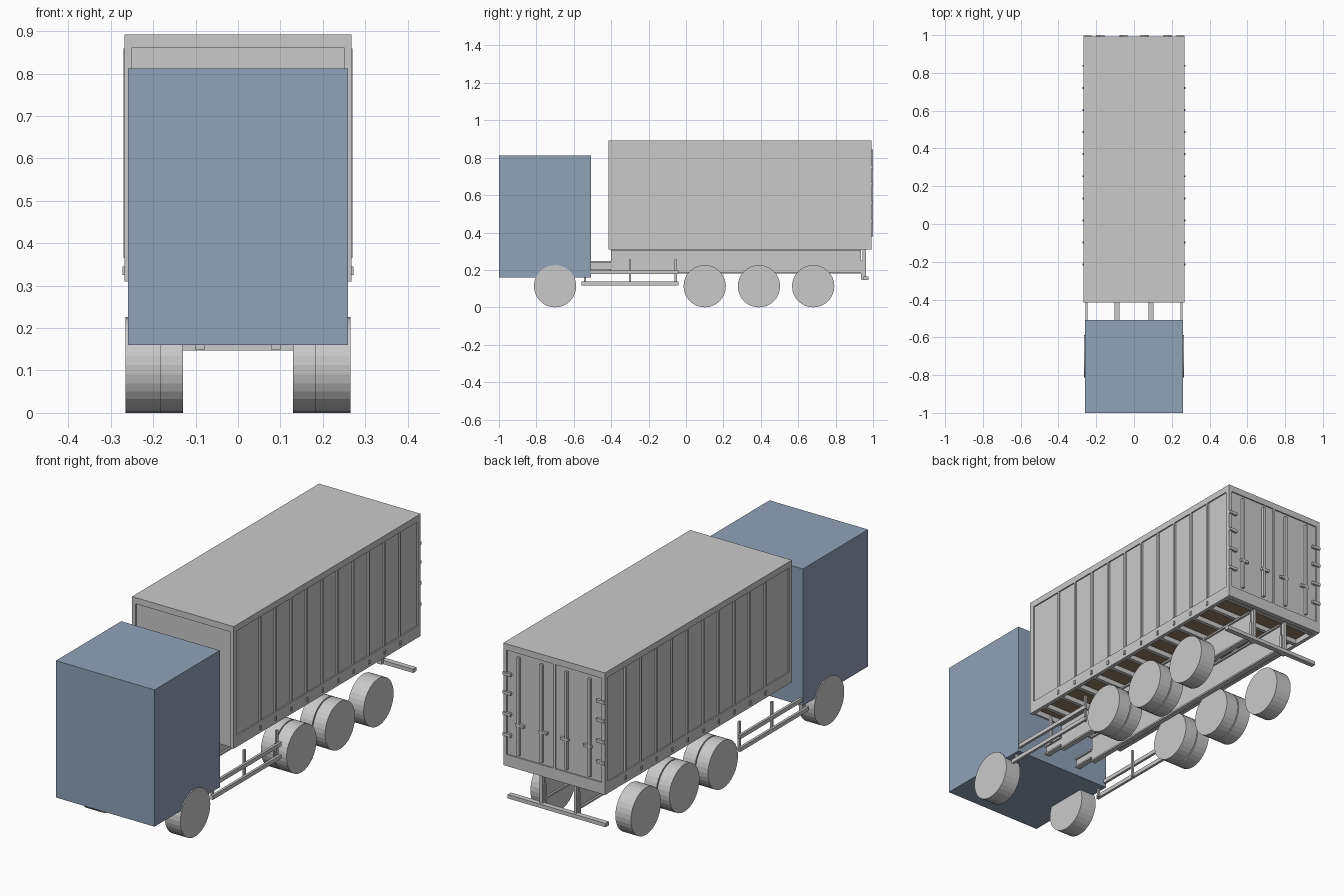
import bpy, bmesh, math
from mathutils import Matrix, Vector


def material(name, rgb):
    m = bpy.data.materials.new(name)
    m.diffuse_color = (*rgb, 1)
    return m


GREY = material("light_grey", (0.59, 0.59, 0.59))
BLUE = material("cab_blue", (0.285, 0.36, 0.48))
BROWN = material("floor_brown", (0.30, 0.22, 0.14))


def finish(name, bm, mat):
    me = bpy.data.meshes.new(name)
    bm.to_mesh(me)
    bm.free()
    me.materials.append(mat)
    ob = bpy.data.objects.new(name, me)
    bpy.context.collection.objects.link(ob)
    return ob


def boxes(name, mat, items, mirror=False):
    """Each item is (x0, x1, y0, y1, z0, z1)."""
    bm = bmesh.new()
    if mirror:
        items = items + [(-b[1], -b[0], *b[2:]) for b in items]
    for x0, x1, y0, y1, z0, z1 in items:
        centre = Vector(((x0 + x1) / 2, (y0 + y1) / 2, (z0 + z1) / 2))
        size = (x1 - x0, y1 - y0, z1 - z0, 1)
        bmesh.ops.create_cube(bm, size=1, matrix=Matrix.Translation(centre) @ Matrix.Diagonal(size))
    return finish(name, bm, mat)


def wheel(name, y, x0, x1):
    bm = bmesh.new()
    for s in (-1, 1):
        m = Matrix.Translation((s * (x0 + x1) / 2, y, R)) @ Matrix.Rotation(math.pi / 2, 4, 'Y')
        bmesh.ops.create_cone(bm, cap_ends=True, segments=32, radius1=R, radius2=R,
                              depth=x1 - x0, matrix=m)
    return finish(name, bm, GREY)


R = 0.113
FRONT, BACK = -0.415, 0.993
OUT = 0.268                      # outer half width of the cargo box
STEP = 0.117
RIB_Y = [-0.215 + STEP * i for i in range(10)]

# Cab
boxes("cab", BLUE, [(-0.26, 0.26, -1.0, -0.508, 0.16, 0.812)])

# Cargo box: recessed panels inside a frame
boxes("cargo_walls", GREY, [
    (-0.262, -0.252, FRONT + 0.006, BACK - 0.006, 0.33, 0.88),
    (0.252, 0.262, FRONT + 0.006, BACK - 0.006, 0.33, 0.88),
    (-0.262, 0.262, FRONT + 0.006, FRONT + 0.016, 0.31, 0.88),
    (-0.262, 0.262, BACK - 0.016, BACK - 0.006, 0.33, 0.88)])
boxes("cargo_roof", GREY, [(-OUT, OUT, FRONT, BACK, 0.862, 0.892)])
boxes("corner_posts", GREY, [
    (0.25, OUT, FRONT, FRONT + 0.022, 0.31, 0.862),
    (0.25, OUT, BACK - 0.022, BACK, 0.31, 0.862)], True)
boxes("bottom_rails", GREY, [(0.25, OUT, FRONT + 0.022, BACK - 0.022, 0.31, 0.365)], True)
boxes("rear_sill", GREY, [(-0.25, 0.25, BACK - 0.022, BACK, 0.31, 0.365)])

# Side ribs and lashing hooks
boxes("side_ribs", GREY, [(0.258, 0.27, y - 0.005, y + 0.005, 0.365, 0.86) for y in RIB_Y], True)
boxes("lashing_hooks", GREY,
      [(0.262, 0.272, y - 0.005, y + 0.005, 0.325, 0.345) for y in RIB_Y], True)

# Rear doors: locking bars, handles, hinges, centre strip
boxes("door_bars", GREY, [(x - 0.006, x + 0.006, BACK - 0.01, 1.0, 0.378, 0.845)
                          for x in (0.065, 0.187)], True)
boxes("door_handles", GREY, [(x - 0.03, x + 0.012, BACK - 0.008, 1.0, 0.515, 0.527)
                             for x in (0.065, 0.187)], True)
boxes("door_hinges", GREY, [(0.225, 0.268, BACK - 0.01, 0.999, z - 0.007, z + 0.007)
                            for z in (0.46, 0.56, 0.66, 0.75)], True)
boxes("door_centre_strip", GREY, [(-0.006, 0.006, BACK - 0.01, BACK - 0.001, 0.365, 0.862)])

# Underside of the cargo box
boxes("cargo_floor", BROWN, [(-0.252, 0.252, FRONT + 0.016, BACK - 0.016, 0.335, 0.345)])
boxes("floor_crossbeams", GREY, [(-0.25, 0.25, y - 0.009, y + 0.009, 0.312, 0.335)
                                 for y in [-0.332 + STEP * i for i in range(12)]])

# Chassis rails with a lower flange and a shallow front neck
boxes("chassis_rails", GREY, [
    (0.086, 0.094, -0.40, 0.935, 0.185, 0.312),
    (0.077, 0.103, -0.40, 0.935, 0.180, 0.188),
    (0.077, 0.103, -0.40, 0.935, 0.304, 0.312),
    (0.086, 0.094, -0.62, -0.40, 0.200, 0.245),
    (0.077, 0.103, -0.62, -0.40, 0.239, 0.247),
    (0.077, 0.103, -0.62, -0.40, 0.198, 0.206)], True)

# Side guards between cab and trailer wheels
boxes("side_guards", GREY, [
    (0.246, 0.258, -0.558, -0.04, 0.178, 0.197),
    (0.246, 0.258, -0.558, -0.04, 0.118, 0.137)] + [
    (0.238, 0.247, y - 0.006, y + 0.006, 0.12, top)
    for y, top in ((-0.54, 0.195), (-0.30, 0.255), (-0.055, 0.255))], True)

# Rear underrun bumper
boxes("rear_bumper", GREY, [(-0.258, 0.258, 0.95, 0.975, 0.147, 0.165)])
boxes("bumper_supports", GREY, [
    (0.078, 0.102, 0.936, 0.952, 0.15, 0.25),
    (0.083, 0.097, 0.945, 0.963, 0.16, 0.312)], True)

# Wheels: single on the first and last axle, twin on the middle two
wheel("front_wheels", -0.70, 0.183, 0.265)
wheel("last_wheels", 0.68, 0.183, 0.265)
for label, y in (("first", 0.10), ("second", 0.39)):
    wheel(label + "_twin_outer_wheels", y, 0.20, 0.265)
    wheel(label + "_twin_inner_wheels", y, 0.13, 0.195)
